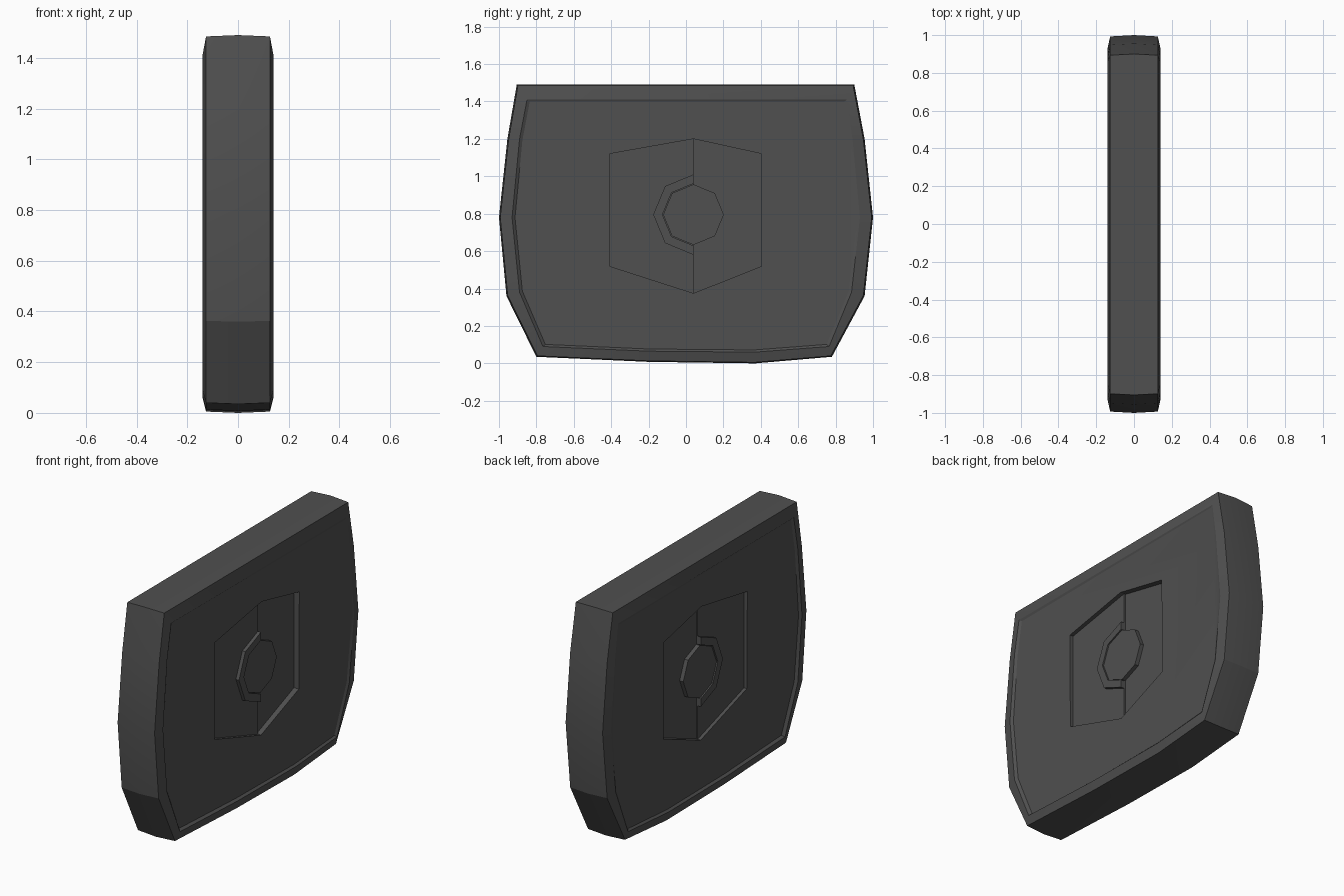
import bpy, bmesh, math

if "Cube" in bpy.data.objects:
    bpy.data.objects.remove(bpy.data.objects["Cube"])

mat = bpy.data.materials.new("dark grey")
mat.diffuse_color = (0.08, 0.08, 0.08, 1)
mat.use_nodes = True
mat.node_tree.nodes["Principled BSDF"].inputs["Base Color"].default_value = mat.diffuse_color

OUTER = [(-.905, 1.49), (.9, 1.49), (.955, 1.2), (1, .78), (.955, .36), (.78, .035),
         (.37, 0), (-.2, .008), (-.8, .035), (-.96, .36), (-1, .78), (-.955, 1.2)]
INNER = [(-.85, 1.41), (.86, 1.41), (.89, 1.2), (.93, .78), (.885, .38), (.765, .09),
         (.37, .06), (-.2, .065), (-.765, .09), (-.89, .38), (-.93, .78), (-.89, 1.2)]
CY, CZ = .04, .795          # hub centre


def scaled(pts, s):
    return [(y * s, .75 + (z - .75) * s) for y, z in pts]


def loft(name, loops):
    """Skin a list of equal-length 3D loops and cap both ends."""
    bm = bmesh.new()
    rings = [[bm.verts.new(p) for p in loop] for loop in loops]
    n = len(rings[0])
    for a, b in zip(rings, rings[1:]):
        for i in range(n):
            j = (i + 1) % n
            bm.faces.new((a[i], a[j], b[j], b[i]))
    bm.faces.new(rings[0])
    bm.faces.new(rings[-1])
    bmesh.ops.recalc_face_normals(bm, faces=bm.faces)
    me = bpy.data.meshes.new(name)
    bm.to_mesh(me)
    bm.free()
    me.materials.append(mat)
    ob = bpy.data.objects.new(name, me)
    bpy.context.collection.objects.link(ob)
    return ob


def prism(name, pts, x0, x1):
    return loft(name, [[(x, y, z) for y, z in pts] for x in (x0, x1)])


def smooth(ob):
    bpy.ops.object.select_all(action='DESELECT')
    ob.select_set(True)
    bpy.context.view_layer.objects.active = ob
    bpy.ops.object.shade_smooth_by_angle(angle=math.radians(20))


def side(sign):
    """Loops of one broad side, from the sunken panel out to the edge."""
    panel = [(sign * (.131 + .004 * y + .004 * (z - .75) / .7), y, z)
             for y, z in scaled(INNER, .983)]
    lip = [(sign * .14, y, z) for y, z in INNER]
    edge = [(sign * .126, y, z) for y, z in scaled(OUTER, .993)]
    return [panel, lip, edge]


# Slab with gently domed edge, raised rim and sunken panels
crown = [(0, y, z) for y, z in OUTER]
slab = loft("slab", side(-1) + [crown] + side(1)[::-1])

# Hexagonal recess on both sides, slightly deeper in the rear half
front_half = [(CY, 1.2), (-.41, 1.12), (-.41, .52), (CY, .375)]
rear_half = [(CY, 1.2), (.405, 1.12), (.405, .52), (CY, .375)]
for sign in (-1, 1):
    for pts, floor in ((front_half, .108), (rear_half, .098)):
        cutter = prism("recess_cutter", pts, sign * floor, sign * .3)
        cutter.hide_render = True
        mod = slab.modifiers.new("recess", 'BOOLEAN')
        mod.object = cutter
        mod.operation = 'DIFFERENCE'
        mod.solver = 'EXACT'
        bpy.context.view_layer.objects.active = slab
        bpy.ops.object.modifier_apply(modifier=mod.name)
        bpy.data.objects.remove(cutter)
smooth(slab)


def octagon(r, steps):
    return [(CY + r * math.sin(k * math.pi / 4), CZ + r * math.cos(k * math.pi / 4))
            for k in steps]


# Octagonal hub through the slab, with a half collar around its front half
smooth(prism("hub", octagon(.162, range(8)), -.123, .123))
collar = octagon(.215, range(4, 9)) + octagon(.166, range(8, 3, -1))
for name, sign in (("collar_left", -1), ("collar_right", 1)):
    smooth(prism(name, collar, sign * .1, sign * .129))
